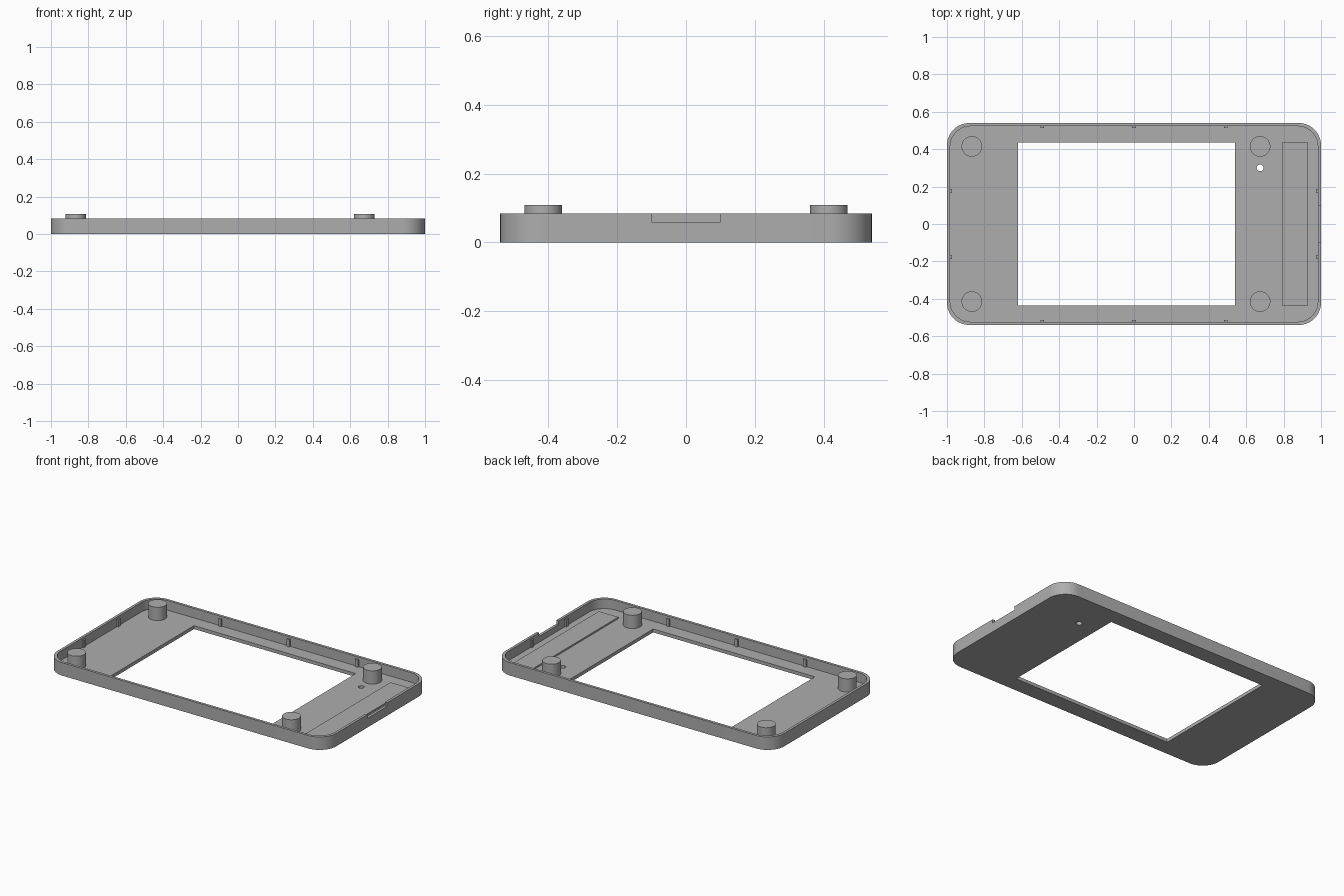
import bpy
import bmesh
from math import cos, sin, pi

if "Cube" in bpy.data.objects:
    bpy.data.objects.remove(bpy.data.objects["Cube"], do_unlink=True)

HALF_X, HALF_Y, HEIGHT = 1.0, 0.54, 0.084
WALL, FLOOR, CORNER = 0.017, 0.022, 0.12

grey = bpy.data.materials.new("plain grey")
grey.use_nodes = True
colour = (0.42, 0.42, 0.42, 1)
grey.diffuse_color = colour
grey.node_tree.nodes["Principled BSDF"].inputs["Base Color"].default_value = colour


def prism(name, outline, z0, z1):
    """Extrude a flat outline from z0 to z1."""
    bm = bmesh.new()
    face = bm.faces.new([bm.verts.new((x, y, z0)) for x, y in outline])
    top = bmesh.ops.extrude_face_region(bm, geom=[face])["geom"]
    verts = [v for v in top if isinstance(v, bmesh.types.BMVert)]
    bmesh.ops.translate(bm, vec=(0, 0, z1 - z0), verts=verts)
    bmesh.ops.recalc_face_normals(bm, faces=bm.faces)
    mesh = bpy.data.meshes.new(name)
    bm.to_mesh(mesh)
    bm.free()
    mesh.materials.append(grey)
    obj = bpy.data.objects.new(name, mesh)
    bpy.context.collection.objects.link(obj)
    return obj


def rounded(hx, hy, r, steps=14):
    points = []
    for quarter, (sx, sy) in enumerate([(1, 1), (-1, 1), (-1, -1), (1, -1)]):
        for i in range(steps + 1):
            a = (quarter + i / steps) * pi / 2
            points.append((sx * (hx - r) + r * cos(a), sy * (hy - r) + r * sin(a)))
    return points


def rect(x0, x1, y0, y1):
    return [(x0, y0), (x1, y0), (x1, y1), (x0, y1)]


def circle(cx, cy, r, n=48):
    return [(cx + r * cos(2 * pi * i / n), cy + r * sin(2 * pi * i / n)) for i in range(n)]


def activate(obj):
    bpy.ops.object.select_all(action="DESELECT")
    obj.select_set(True)
    bpy.context.view_layer.objects.active = obj


def smooth(obj):
    activate(obj)
    bpy.ops.object.shade_smooth_by_angle(angle=pi / 6)


# Tray shell: hollowed, with screen window, small hole and side notch
shell = prism("tray_shell", rounded(HALF_X, HALF_Y, CORNER), 0, HEIGHT)
cutters = [
    prism("cavity_cutter", rounded(HALF_X - WALL, HALF_Y - WALL, CORNER - 0.01), FLOOR, 0.2),
    prism("window_cutter", rect(-0.62, 0.54, -0.435, 0.435), -0.1, 0.15),
    prism("hole_cutter", circle(0.674, 0.3, 0.018, 32), -0.1, 0.15),
    prism("notch_cutter", rect(0.96, 1.1, -0.1, 0.1), 0.06, 0.2),
]
activate(shell)
for cutter in cutters:
    cutter.hide_render = True
    mod = shell.modifiers.new("cut", "BOOLEAN")
    mod.operation = "DIFFERENCE"
    mod.solver = "EXACT"
    mod.object = cutter
    bpy.ops.object.modifier_apply(modifier=mod.name)
    bpy.data.objects.remove(cutter, do_unlink=True)
smooth(shell)

# Corner posts
for x, side in ((-0.867, "right"), (0.674, "left")):
    for y, end in ((-0.415, "front"), (0.415, "back")):
        smooth(prism(f"{end}_{side}_post", circle(x, y, 0.055), FLOOR - 0.005, 0.108))

# Small snap ribs on the inside of the walls
RIB, DEPTH, RIB_TOP = 0.01, 0.01, 0.07
for s in (-1, 1):
    inner_y, inner_x = HALF_Y - WALL, HALF_X - WALL
    for x in (-0.49, 0, 0.49):
        y0, y1 = sorted((s * (inner_y - DEPTH), s * (inner_y + 0.005)))
        prism("long_wall_rib", rect(x - RIB, x + RIB, y0, y1), FLOOR - 0.005, RIB_TOP)
    for y in (-0.176, 0.176):
        x0, x1 = sorted((s * (inner_x - DEPTH), s * (inner_x + 0.005)))
        prism("short_wall_rib", rect(x0, x1, y - RIB, y + RIB), FLOOR - 0.005, RIB_TOP)

# Low raised pad on the floor beside the notch
prism("floor_pad", rect(0.79, 0.93, -0.435, 0.435), FLOOR - 0.005, FLOOR + 0.01)
